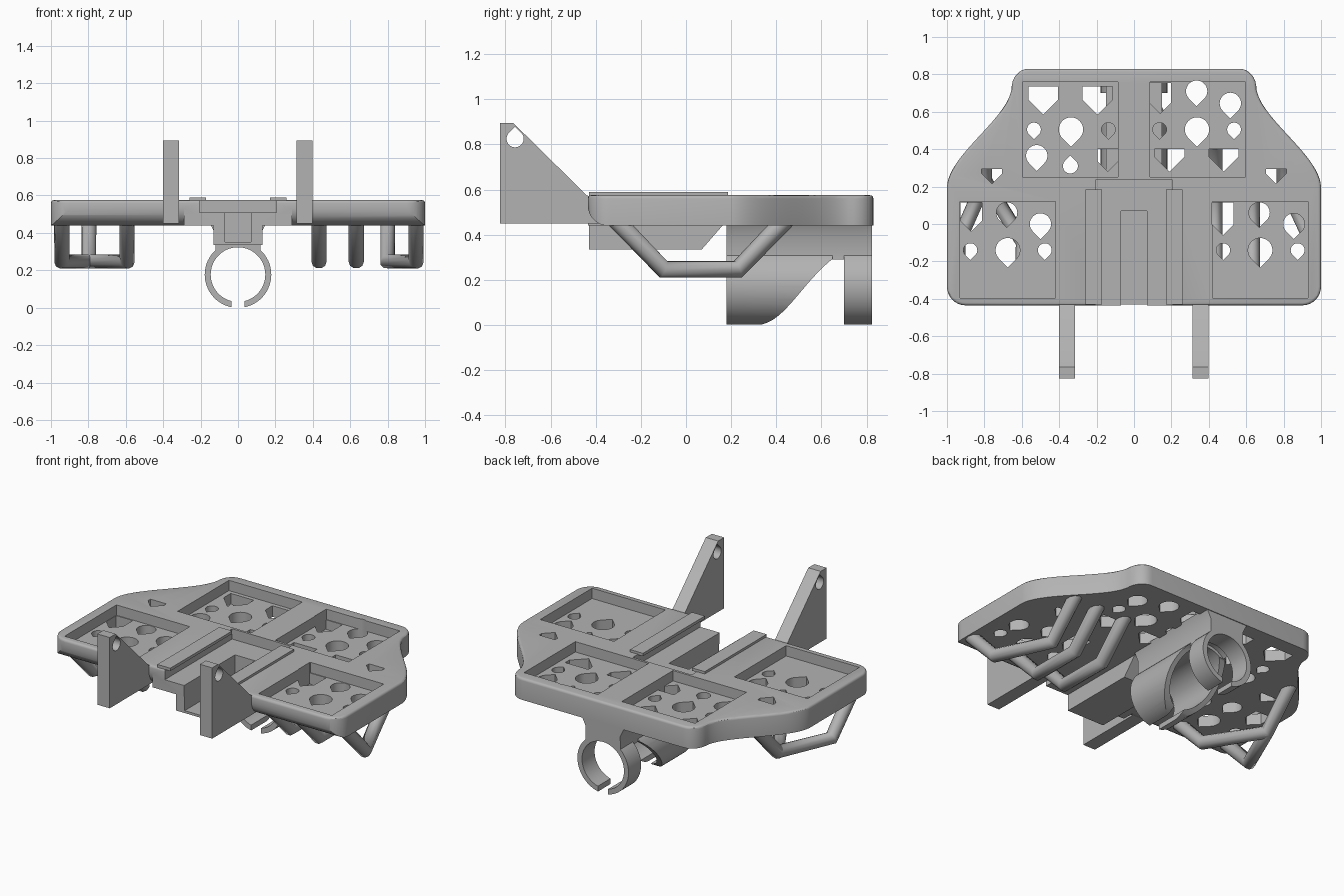
import bpy, bmesh
from math import sin, cos, radians
from mathutils import Vector
from mathutils.geometry import interpolate_bezier

cube = bpy.data.objects.get("Cube")
if cube:
    bpy.data.objects.remove(cube, do_unlink=True)

grey = bpy.data.materials.new("matte grey")
grey.use_nodes = True
grey.diffuse_color = (0.45, 0.45, 0.45, 1)
grey.node_tree.nodes["Principled BSDF"].inputs["Base Color"].default_value = (0.45, 0.45, 0.45, 1)
parts = []


def prism(name, outlines, axis, a, b, round_top=0):
    """Extrude one or more closed 2D outlines along an axis from a to b."""
    place = {"x": lambda u, v, t: (t, u, v),
             "y": lambda u, v, t: (u, t, v),
             "z": lambda u, v, t: (u, v, t)}[axis]
    bm = bmesh.new()
    for pts in outlines:
        low = [bm.verts.new(place(u, v, a)) for u, v in pts]
        high = [bm.verts.new(place(u, v, b)) for u, v in pts]
        bm.faces.new(low)
        bm.faces.new(high)
        for i in range(len(pts)):
            j = (i + 1) % len(pts)
            bm.faces.new((low[i], low[j], high[j], high[i]))
    bmesh.ops.recalc_face_normals(bm, faces=bm.faces)
    if round_top:
        rim = [e for e in bm.edges if all(abs(v.co.z - b) < 1e-5 for v in e.verts)]
        bmesh.ops.bevel(bm, geom=rim, offset=round_top, segments=3, profile=0.5, affect="EDGES")
    mesh = bpy.data.meshes.new(name)
    bm.to_mesh(mesh)
    bm.free()
    mesh.materials.append(grey)
    ob = bpy.data.objects.new(name, mesh)
    bpy.context.collection.objects.link(ob)
    parts.append(ob)
    return ob


def cut(ob, cutter):
    """Subtract the cutter from the object and throw the cutter away."""
    mod = ob.modifiers.new("cut", "BOOLEAN")
    mod.operation, mod.solver, mod.object = "DIFFERENCE", "EXACT", cutter
    with bpy.context.temp_override(object=ob, active_object=ob, selected_objects=[ob]):
        bpy.ops.object.modifier_apply(modifier=mod.name)
    parts.remove(cutter)
    bpy.data.objects.remove(cutter, do_unlink=True)


def rect(x0, x1, y0, y1):
    return [(x0, y0), (x1, y0), (x1, y1), (x0, y1)]


def arc(cx, cy, r, start, end, steps):
    angles = [radians(start + (end - start) * i / steps) for i in range(steps + 1)]
    return [(cx + r * cos(t), cy + r * sin(t)) for t in angles]


def teardrop(cx, cy, r, point=-1):
    pts = arc(cx, cy, r, -45, 225, 24) + [(cx, cy - r * 1.414)]
    return pts if point < 0 else [(x, 2 * cy - y) for x, y in pts]


def pointed_square(cx, top, tip, half):
    return [(cx - half, top), (cx - half, tip + half), (cx, tip),
            (cx + half, tip + half), (cx + half, top)]


def bezier(a, ha, hb, b, n):
    pts = interpolate_bezier(*[Vector((*p, 0)) for p in (a, ha, hb, b)], n)
    return [(p.x, p.y) for p in pts]


# Deck: rounded front corners, S-curved shoulders, narrower back
half = (bezier((0.9, -0.435), (0.955, -0.435), (1, -0.39), (1, -0.335), 9)
        + bezier((1, 0.2), (0.99, 0.37), (0.68, 0.56), (0.655, 0.72), 25)
        + bezier((0.655, 0.72), (0.655, 0.78), (0.62, 0.83), (0.56, 0.83), 9)[1:])
deck = prism("deck", [half + [(-x, y) for x, y in reversed(half)]], "z", 0.44, 0.575, 0.015)

# Rounded underside of the front edge, either side of the middle
for x0, x1 in ((-1.1, -0.29), (0.29, 1.1)):
    under = arc(-0.345, 0.53, 0.09, 180, 270, 8) + [(-0.345, 0.4), (-0.5, 0.4), (-0.5, 0.53)]
    cut(deck, prism("edge_cutter", [under], "x", x0, x1))

# Four tray pockets
trays = []
for s in (-1, 1):
    for x0, x1, y0, y1 in ((0.085, 0.595, 0.25, 0.76), (0.42, 0.93, -0.395, 0.12)):
        trays.append(rect(min(s * x0, s * x1), max(s * x0, s * x1), y0, y1))
cut(deck, prism("tray_cutter", trays, "z", 0.51, 0.7))

# Drain holes: mirrored ones first, then those particular to each side
holes = []
for s in (-1, 1):
    for x, y, r in ((0.337, 0.505, 0.065), (0.137, 0.505, 0.037), (0.535, 0.505, 0.037),
                    (0.675, -0.14, 0.065), (0.875, -0.14, 0.037), (0.477, -0.14, 0.037)):
        holes.append(teardrop(s * x, y, r))
    holes.append(pointed_square(s * 0.76, 0.295, 0.215, 0.055))
for x, y, r in ((0.335, 0.71, 0.057), (0.515, 0.645, 0.057), (0.67, 0.06, 0.056), (0.855, 0, 0.057),
                (-0.52, 0.365, 0.057), (-0.68, 0.06, 0.056), (-0.5, 0, 0.057)):
    holes.append(teardrop(x, y, r))
holes.append(teardrop(-0.34, 0.31, 0.04, 1))
for x, top, tip, w in ((0.14, 0.755, 0.59, 0.058), (0.19, 0.4, 0.28, 0.08), (0.48, 0.4, 0.28, 0.08),
                       (-0.485, 0.735, 0.585, 0.08), (-0.195, 0.735, 0.585, 0.08),
                       (-0.14, 0.4, 0.28, 0.055), (-0.87, 0.115, -0.04, 0.058),
                       (0.475, 0.115, -0.06, 0.058)):
    holes.append(pointed_square(x, top, tip, w))
cut(deck, prism("hole_cutter", holes, "z", 0.4, 0.7))

# Sliding channel with a deeper slot below it
keel = prism("channel_keel", [[(-0.43, 0.335), (0.07, 0.335), (0.17, 0.45), (-0.43, 0.45)]],
             "x", -0.13, 0.13)
cut(deck, prism("channel_cutter", [rect(-0.205, 0.205, -0.6, 0.235)], "z", 0.51, 0.7))
for ob in (deck, keel):
    cut(ob, prism("slot_cutter", [rect(-0.07, 0.07, -0.6, 0.07)], "z", 0.35, 0.6))

# Rails that overhang the channel
for side, s in (("left", 1), ("right", -1)):
    prism(side + "_rail", [rect(min(s * 0.17, s * 0.26), max(s * 0.17, s * 0.26), -0.43, 0.185)],
          "z", 0.572, 0.59)

# Front hinge brackets with a pin hole
for side, x in (("left", 0.355), ("right", -0.358)):
    outline = [(-0.825, 0.45), (-0.825, 0.895), (-0.765, 0.895), (-0.44, 0.575),
               (-0.38, 0.55), (-0.38, 0.45)]
    bracket = prism(side + "_bracket", [outline], "x", x - 0.043, x + 0.043)
    cut(bracket, prism("pin_cutter", [teardrop(-0.757, 0.825, 0.038, 1)], "x", x - 0.1, x + 0.1))

# Open clamp rings hanging from a neck
clamp = arc(0, 0.177, 0.178, -79, 259, 56) + arc(0, 0.177, 0.146, 256, -76, 56)
prism("back_clamp_ring", [clamp], "y", 0.7, 0.825)
tube = prism("front_clamp_tube", [clamp], "y", 0.18, 0.65)
scoop = [(0.31, -0.1)] + bezier((0.31, 0), (0.43, 0), (0.5, 0.17), (0.645, 0.29), 14) \
    + [(0.72, 0.31), (0.72, -0.1)]
cut(tube, prism("scoop_cutter", [scoop], "x", -0.4, 0.4))
neck = arc(0, 0.177, 0.165, 43, 137, 16) + [(-0.12, 0.39), (-0.15, 0.45), (0.15, 0.45), (0.12, 0.39)]
prism("clamp_neck", [neck], "y", 0.18, 0.825)


# Round support bars under the deck: front leg, foot, back leg
def support_bar(name, front_x, back_x):
    curve = bpy.data.curves.new(name, "CURVE")
    curve.dimensions = "3D"
    curve.bevel_depth, curve.bevel_resolution, curve.use_fill_caps = 0.041, 3, True
    path = ((front_x, -0.315, 0.47), (front_x, -0.1, 0.247),
            (back_x, 0.23, 0.247), (back_x, 0.445, 0.47))
    spline = curve.splines.new("POLY")
    spline.points.add(len(path) - 1)
    for point, co in zip(spline.points, path):
        point.co = (*co, 1)
    curve.materials.append(grey)
    bpy.context.collection.objects.link(bpy.data.objects.new(name, curve))


support_bar("left_inner_bar", 0.433, 0.433)
support_bar("left_middle_bar", 0.632, 0.632)
support_bar("left_outer_bar", 0.952, 0.8)
support_bar("right_inner_bar", -0.593, -0.797)
support_bar("right_outer_bar", -0.942, -0.797)

# Smooth shading with sharp edges kept
bpy.ops.object.select_all(action="DESELECT")
for ob in parts:
    ob.select_set(True)
bpy.context.view_layer.objects.active = deck
bpy.ops.object.shade_smooth_by_angle(angle=radians(30))
